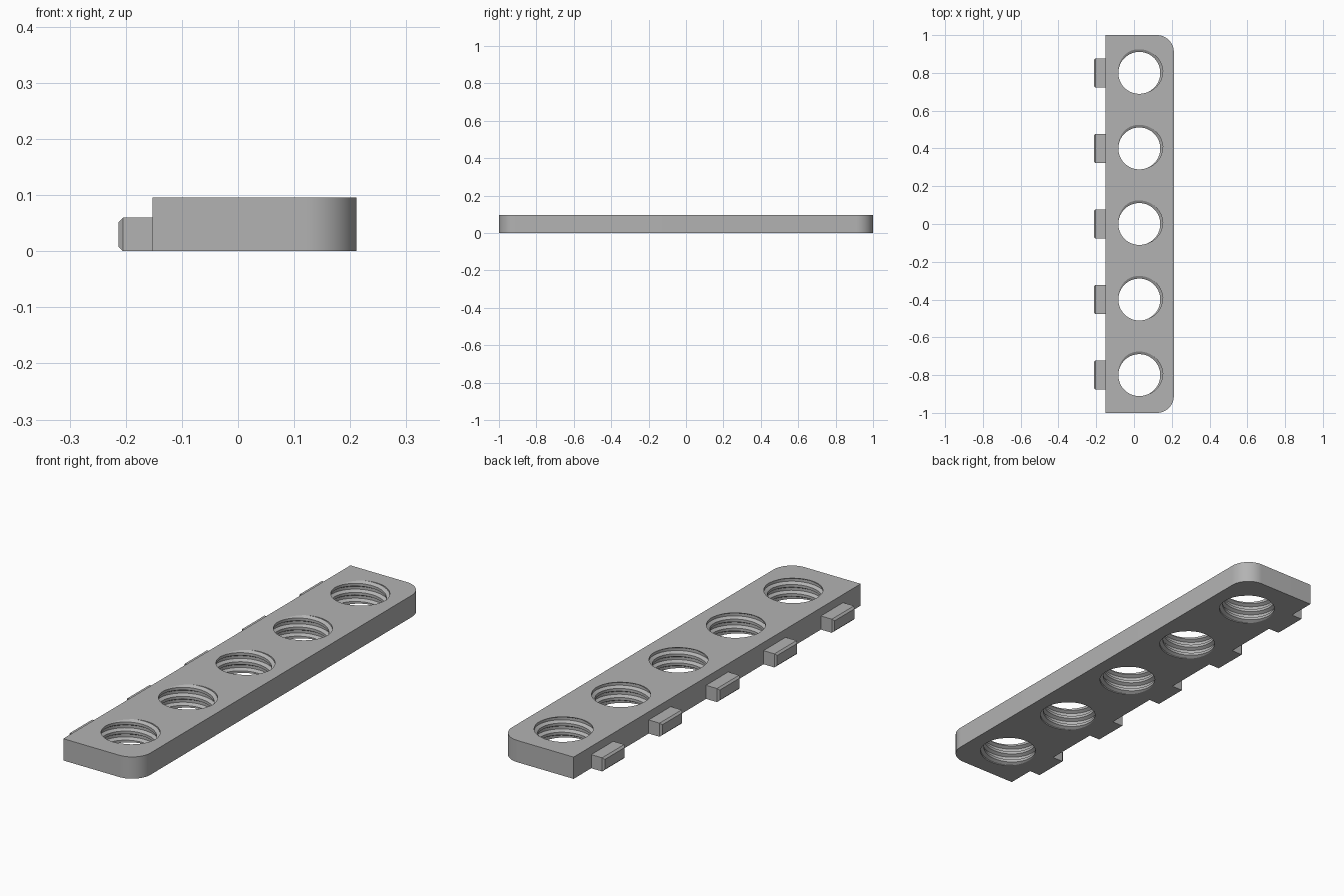
import bpy, bmesh
from math import pi, cos, sin, radians

old = bpy.data.objects.get("Cube")
if old:
    bpy.data.objects.remove(old, do_unlink=True)

X0, X1, TAB_X = -0.152, 0.211, -0.213
HEIGHT, TAB_H, TAB_W = 0.096, 0.06, 0.154
HOLE_X, SPACING = 0.028, 0.4
R_MIN, R_MAX, PITCH = 0.111, 0.125, 0.04

grey = bpy.data.materials.new("grey plastic")
grey.use_nodes = True
colour = (0.45, 0.45, 0.45, 1)
grey.diffuse_color = colour
grey.node_tree.nodes["Principled BSDF"].inputs["Base Color"].default_value = colour


def make_object(name, bm):
    bmesh.ops.recalc_face_normals(bm, faces=bm.faces)
    mesh = bpy.data.meshes.new(name)
    bm.to_mesh(mesh)
    bm.free()
    mesh.materials.append(grey)
    obj = bpy.data.objects.new(name, mesh)
    bpy.context.collection.objects.link(obj)
    return obj


def box(x0, x1, y0, y1, z0, z1):
    bm = bmesh.new()
    bmesh.ops.create_cube(bm, size=1)
    for v in bm.verts:
        v.co.x = x1 if v.co.x > 0 else x0
        v.co.y = y1 if v.co.y > 0 else y0
        v.co.z = z1 if v.co.z > 0 else z0
    return bm


# Plate with the two corners on its left side rounded
bm = box(X0, X1, -1, 1, 0, HEIGHT)
corners = [e for e in bm.edges if all(v.co.x > 0 for v in e.verts)
           and abs(e.verts[0].co.z - e.verts[1].co.z) > 0.01]
bmesh.ops.bevel(bm, geom=corners, offset=0.09, segments=16, profile=0.5, affect='EDGES')
plate = make_object("threaded_plate", bm)


# Helical cutter: a thread profile swept round and up, closed at both ends
def thread_cutter(name, cx, cy):
    profile = [(0, R_MIN), (0.3, R_MIN), (0.5, R_MAX), (0.8, R_MAX)]
    steps, turns, lead = 64, 6, radians(60)
    per_turn = len(profile)
    bottom = HEIGHT - 4.65 * PITCH
    bm = bmesh.new()
    columns = []
    for i in range(steps):
        a = 2 * pi * i / steps
        col = []
        for j in range(turns * per_turn + 1):
            offset, r = profile[j % per_turn]
            z = bottom + PITCH * (j // per_turn + offset + i / steps)
            col.append(bm.verts.new((cx + r * cos(a + lead), cy + r * sin(a + lead), z)))
        columns.append(col)
    columns.append(columns[0][per_turn:])
    for a, b in zip(columns, columns[1:]):
        for j in range(len(b) - 1):
            if j + 1 < len(a):
                bm.faces.new((a[j], b[j], b[j + 1], a[j + 1]))
    # Last column is one turn short, so finish each end with a fan
    bmesh.ops.delete(bm, geom=[v for v in bm.verts if not v.link_faces], context='VERTS')
    bm.edges.ensure_lookup_table()
    rim = [e for e in bm.edges if e.is_boundary]
    middle = bottom + PITCH * turns / 2
    low = bm.verts.new((cx, cy, bottom - PITCH))
    high = bm.verts.new((cx, cy, bottom + PITCH * (turns + 2)))
    for e in rim:
        end = low if e.verts[0].co.z < middle else high
        bm.faces.new((e.verts[0], e.verts[1], end))
    return make_object(name, bm)


for k in range(5):
    y = (k - 2) * SPACING
    cutter = thread_cutter(f"thread_cutter_{k + 1}", HOLE_X, y)
    mod = plate.modifiers.new("threaded hole", 'BOOLEAN')
    mod.operation = 'DIFFERENCE'
    mod.solver = 'EXACT'
    mod.object = cutter
    bpy.context.view_layer.objects.active = plate
    bpy.ops.object.modifier_apply(modifier=mod.name)
    bpy.data.objects.remove(cutter, do_unlink=True)

    # Side tab with a chamfered outer face
    bm = box(TAB_X, X0, y - TAB_W / 2, y + TAB_W / 2, 0, TAB_H)
    outer = [e for e in bm.edges if all(v.co.x < TAB_X + 0.001 for v in e.verts)]
    bmesh.ops.bevel(bm, geom=outer, offset=0.008, segments=1, affect='EDGES')
    make_object(f"side_tab_{k + 1}", bm)

# Smooth the round corners and threads, keeping hard edges crisp
bpy.ops.object.select_all(action='DESELECT')
plate.select_set(True)
bpy.context.view_layer.objects.active = plate
bpy.ops.object.shade_smooth_by_angle(angle=radians(25))
